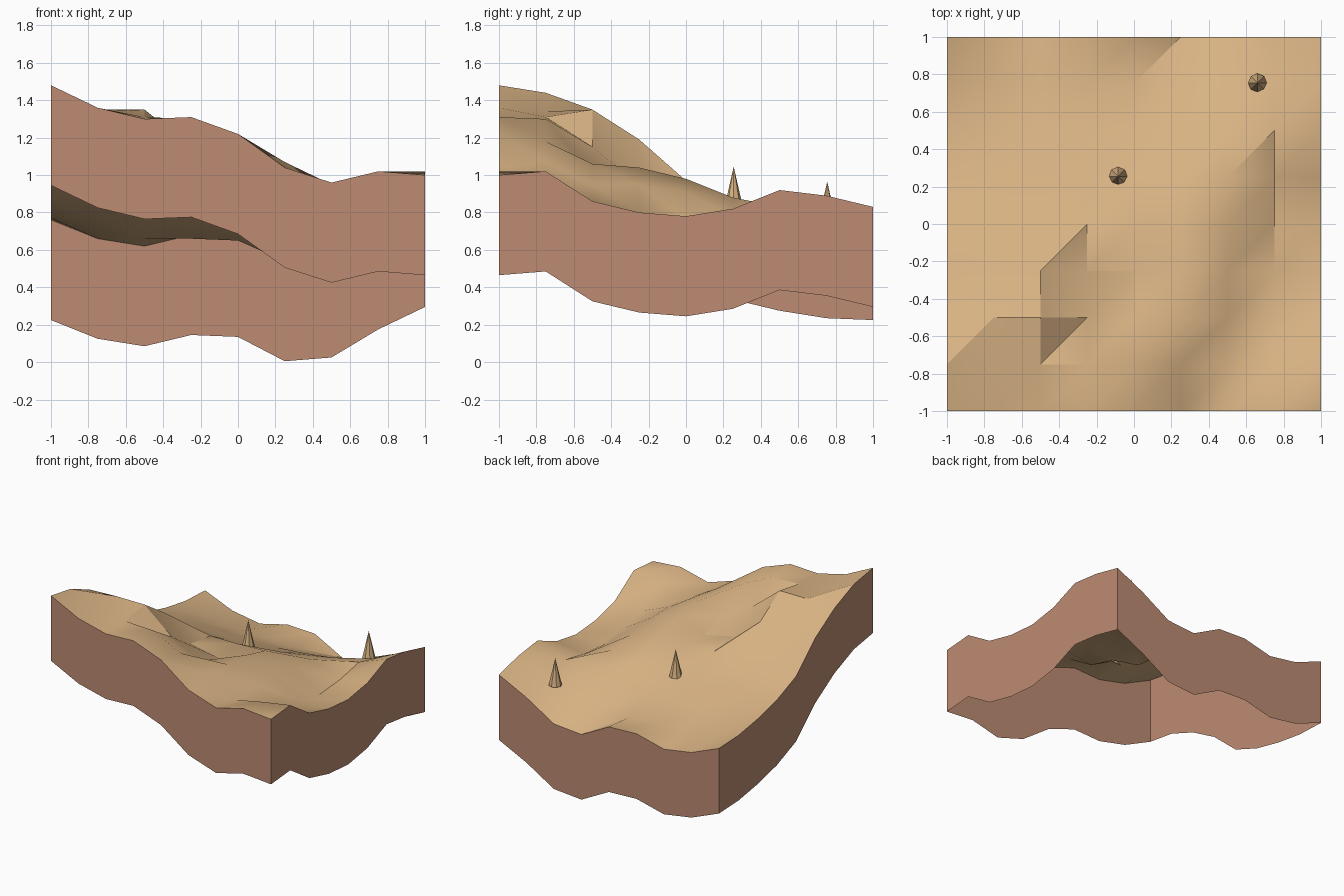
import bpy
import bmesh
import math
from mathutils import Vector

if "Cube" in bpy.data.objects:
    bpy.data.objects.remove(bpy.data.objects["Cube"], do_unlink=True)


def make_material(name, colour):
    material = bpy.data.materials.new(name)
    material.use_nodes = True
    rgba = (*colour, 1)
    material.diffuse_color = rgba
    material.node_tree.nodes["Principled BSDF"].inputs["Base Color"].default_value = rgba
    return material


def make_object(name, mesh_builder, materials):
    mesh = bpy.data.meshes.new(name)
    mesh_builder.to_mesh(mesh)
    mesh_builder.free()
    for material in materials:
        mesh.materials.append(material)
    created = bpy.data.objects.new(name, mesh)
    bpy.context.collection.objects.link(created)
    return created


def smooth_by_angle(target, degrees):
    bpy.ops.object.select_all(action="DESELECT")
    target.select_set(True)
    bpy.context.view_layer.objects.active = target
    bpy.ops.object.shade_smooth_by_angle(angle=math.radians(degrees))


sand = make_material("sand", (0.69, 0.45, 0.23))
earth = make_material("earth", (0.51, 0.26, 0.17))

# Ground heights in hundredths, one row per grid line from front to back
HEIGHT_ROWS = (
    "148 136 130 131 122 104 96 102 100",
    "144 134 131 130 118 107 93 98 102",
    "134 135 135 115 102 106 95 85 86",
    "119 118 119 100 95 104 95 80 80",
    "97 97 97 97 97 98 91 76 78",
    "87 87 86 84 83 87 88 78 82",
    "81 78 76 75 75 77 80 83 92",
    "77 70 66 66 65 64 68 76 89",
    "76 66 62 68 67 54 56 71 83",
)
heights = [[int(value) / 100 for value in row.split()] for row in HEIGHT_ROWS]
LAST = len(heights) - 1
WALL_DROP = 0.535


def grid_point(column, row):
    return Vector((2 * column / LAST - 1, 2 * row / LAST - 1, heights[row][column]))


# Hilly ground sheet, every cell split along the same diagonal
ground_builder = bmesh.new()
grid = [[ground_builder.verts.new(grid_point(column, row)) for column in range(LAST + 1)]
        for row in range(LAST + 1)]
for row in range(LAST):
    for column in range(LAST):
        near_left, near_right = grid[row][column], grid[row][column + 1]
        far_left, far_right = grid[row + 1][column], grid[row + 1][column + 1]
        ground_builder.faces.new((near_left, near_right, far_right))
        ground_builder.faces.new((near_left, far_right, far_left))

# Side skirt pulled straight down from the open border, with no floor
border = [edge for edge in ground_builder.edges if edge.is_boundary]
skirt = bmesh.ops.extrude_edge_only(ground_builder, edges=border)["geom"]
lowered = [item for item in skirt if isinstance(item, bmesh.types.BMVert)]
bmesh.ops.translate(ground_builder, verts=lowered, vec=(0, 0, -WALL_DROP))
bmesh.ops.recalc_face_normals(ground_builder, faces=ground_builder.faces)
ground_builder.normal_update()
if sum(face.normal.z for face in ground_builder.faces) < 0:
    bmesh.ops.reverse_faces(ground_builder, faces=ground_builder.faces)
    ground_builder.normal_update()

# Upright faces are bare earth, the rest is sand
for face in ground_builder.faces:
    face.material_index = 1 if abs(face.normal.z) < 0.01 else 0
ground = make_object("ground", ground_builder, (sand, earth))
smooth_by_angle(ground, 30)


# Pointed spikes standing on the ground
def add_spike(name, x, y, tip, length=0.22, radius=0.05):
    builder = bmesh.new()
    bmesh.ops.create_cone(builder, cap_ends=True, segments=8, radius1=radius,
                          radius2=0, depth=length)
    spike = make_object(name, builder, (sand,))
    spike.location = (x, y, tip - length / 2)


add_spike("middle_spike", -0.085, 0.255, 1.045)
add_spike("back_spike", 0.66, 0.755, 0.965)
